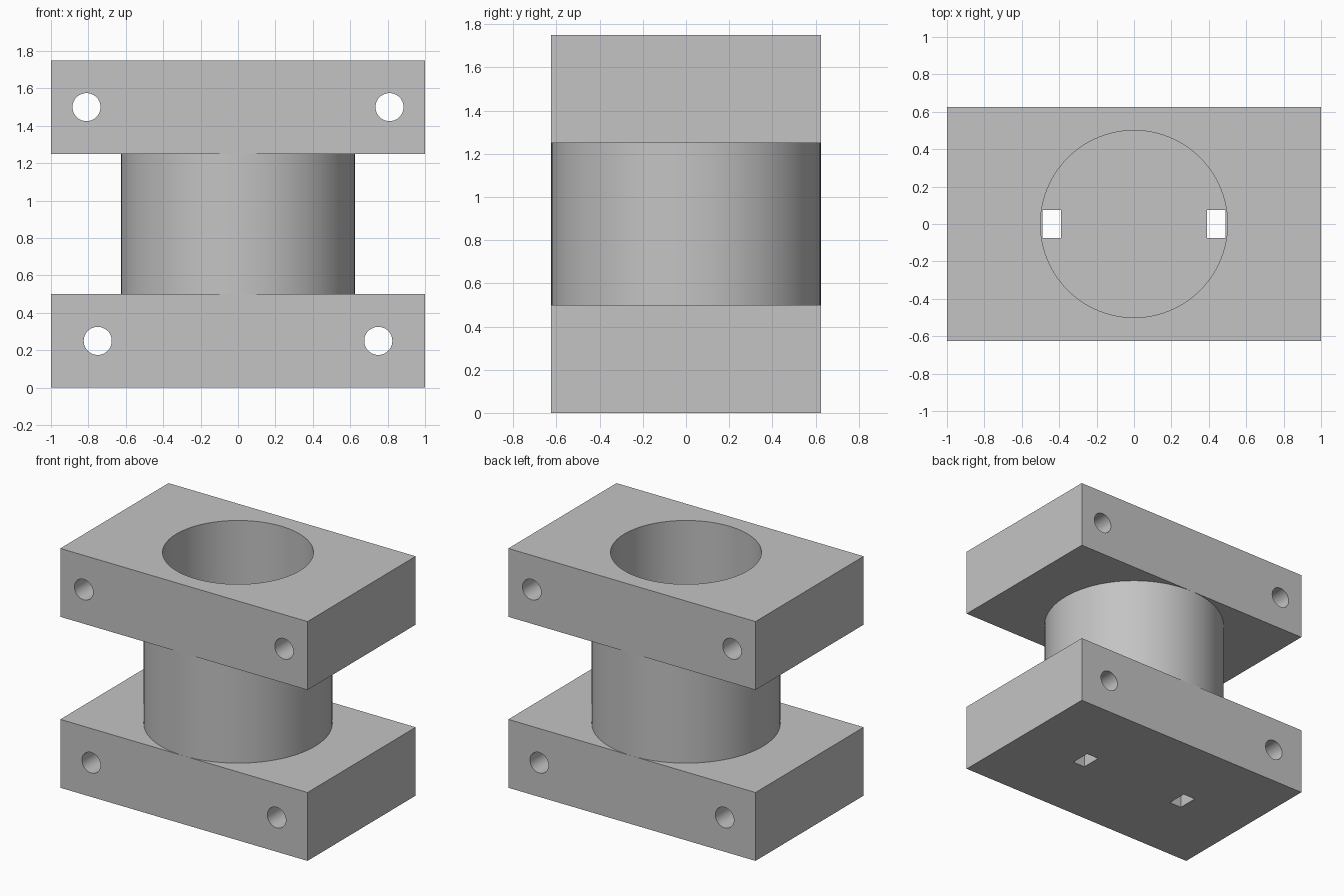
import bpy
import math

if "Cube" in bpy.data.objects:
    bpy.data.objects.remove(bpy.data.objects["Cube"], do_unlink=True)

# Material
grey = bpy.data.materials.new("plain grey")
grey.use_nodes = True
colour = (0.55, 0.55, 0.55, 1)
grey.diffuse_color = colour
grey.node_tree.nodes["Principled BSDF"].inputs["Base Color"].default_value = colour

HALF_DEPTH = 0.625
BORE_RADIUS = 0.5
BORE_FLOOR = 0.25


def box(name, centre, size):
    bpy.ops.mesh.primitive_cube_add(size=1, location=centre)
    ob = bpy.context.object
    ob.name = name
    ob.scale = size
    bpy.ops.object.transform_apply(location=True, rotation=False, scale=True)
    return ob


def cylinder(name, radius, length, centre, tilt=0, sides=96):
    bpy.ops.mesh.primitive_cylinder_add(vertices=sides, radius=radius, depth=length,
                                        location=centre, rotation=(tilt, 0, 0))
    ob = bpy.context.object
    ob.name = name
    bpy.ops.object.transform_apply(location=True, rotation=True, scale=True)
    return ob


def cut(target, cutter):
    cutter.hide_render = True
    bpy.context.view_layer.objects.active = target
    mod = target.modifiers.new("cut", 'BOOLEAN')
    mod.operation = 'DIFFERENCE'
    mod.solver = 'EXACT'
    mod.object = cutter
    bpy.ops.object.modifier_apply(modifier=mod.name)
    bpy.data.objects.remove(cutter, do_unlink=True)


def bore(target):
    top = 2
    cut(target, cylinder("bore_cutter", BORE_RADIUS, top - BORE_FLOOR,
                         (0, 0, (top + BORE_FLOOR) / 2)))


def cross_holes(target, x, z):
    for side in (-1, 1):
        cut(target, cylinder("hole_cutter", 0.075, 2, (side * x, 0, z),
                             math.pi / 2, 48))


# Lower block: blind bore, two cross holes and two slots through the floor
lower_block = box("lower_block", (0, 0, 0.25), (2, 2 * HALF_DEPTH, 0.5))
bore(lower_block)
cross_holes(lower_block, 0.75, 0.25)
for side in (-1, 1):
    cut(lower_block, box("slot_cutter", (side * 0.44, 0, 0.1), (0.1, 0.15, 0.5)))

# Tube joining the blocks
tube = cylinder("tube", HALF_DEPTH, 0.75, (0, 0, 0.875))
bore(tube)

# Upper block: through bore and two cross holes
upper_block = box("upper_block", (0, 0, 1.5), (2, 2 * HALF_DEPTH, 0.5))
bore(upper_block)
cross_holes(upper_block, 0.81, 1.5)

# Finish
for part in (lower_block, tube, upper_block):
    part.data.materials.clear()
    part.data.materials.append(grey)
    bpy.ops.object.select_all(action='DESELECT')
    part.select_set(True)
    bpy.context.view_layer.objects.active = part
    bpy.ops.object.shade_smooth_by_angle(angle=math.radians(30))
